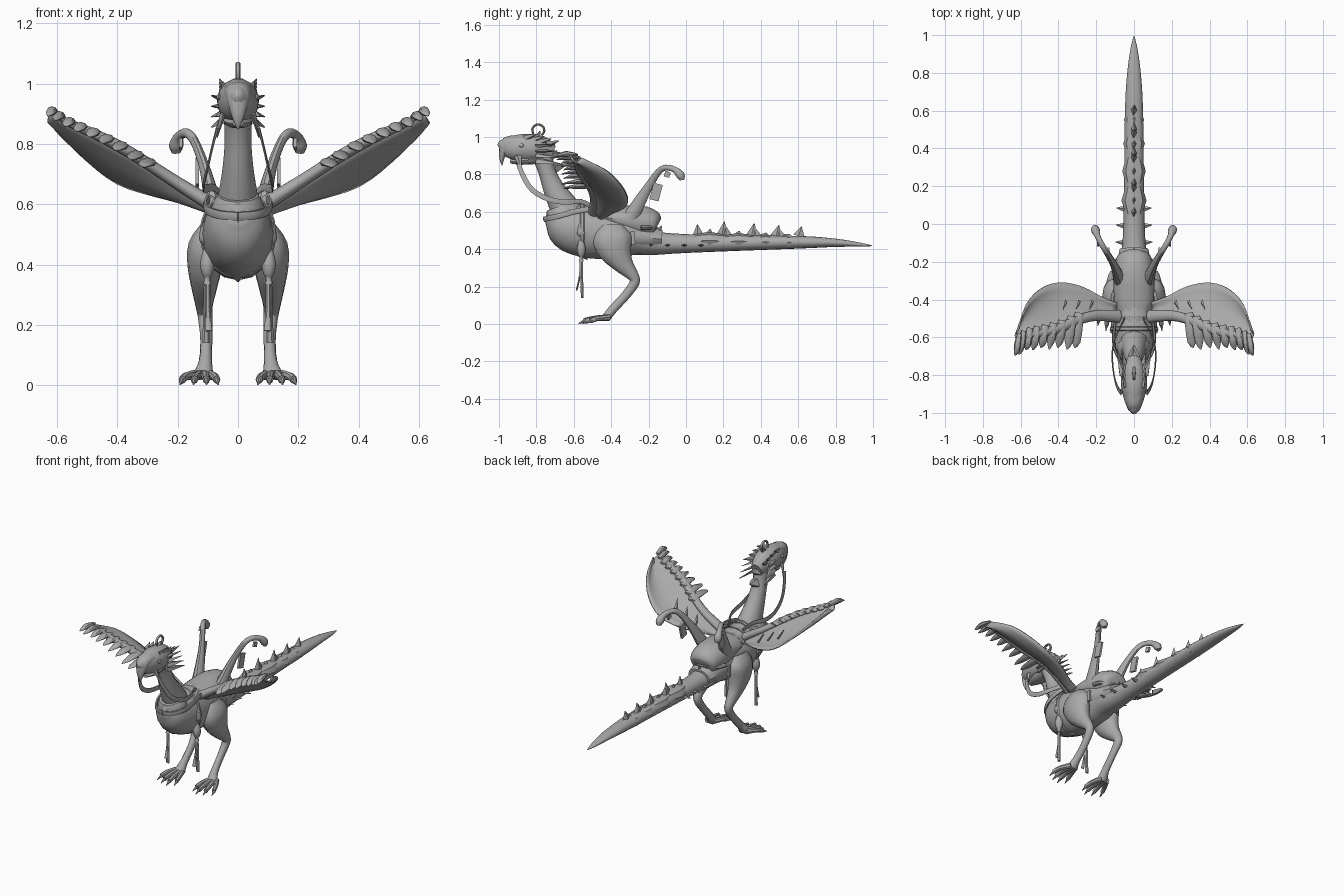
import bpy
import bmesh
from math import sin, cos, pi
from mathutils import Vector

default = bpy.data.objects.get("Cube")
if default:
    bpy.data.objects.remove(default)

grey = bpy.data.materials.new("plain grey")
grey.use_nodes = True
grey.diffuse_color = (0.4, 0.4, 0.4, 1)
grey.node_tree.nodes["Principled BSDF"].inputs["Base Color"].default_value = (0.4, 0.4, 0.4, 1)


def finish(name, bm, angle=0.7):
    bmesh.ops.recalc_face_normals(bm, faces=bm.faces)
    mesh = bpy.data.meshes.new(name)
    bm.to_mesh(mesh)
    bm.free()
    mesh.materials.append(grey)
    obj = bpy.data.objects.new(name, mesh)
    bpy.context.collection.objects.link(obj)
    bpy.ops.object.select_all(action='DESELECT')
    obj.select_set(True)
    bpy.context.view_layer.objects.active = obj
    bpy.ops.object.shade_smooth_by_angle(angle=angle)
    return obj


def mirror_copy(bm):
    """Add the other side's copy across x = 0."""
    copy = bmesh.ops.duplicate(bm, geom=bm.verts[:] + bm.edges[:] + bm.faces[:])
    for v in copy["geom"]:
        if isinstance(v, bmesh.types.BMVert):
            v.co.x = -v.co.x


def smooth_path(keys, steps):
    """Catmull-Rom interpolation of sections of any length."""
    out = []
    for i in range(len(keys) - 1):
        a, b, c, d = (keys[max(0, min(len(keys) - 1, i + k))] for k in (-1, 0, 1, 2))
        for s in range(steps):
            t = s / steps
            out.append([q + t / 2 * (r - p + t * (2 * p - 5 * q + 4 * r - u + t * (3 * (q - r) + u - p)))
                        for p, q, r, u in zip(a, b, c, d)])
    return out + [list(keys[-1])]


def add_tube(bm, keys, sides=12, steps=3, side=(1, 0, 0)):
    """Elliptical sections (x, y, z, half width, half height) along a path."""
    path = smooth_path(keys, steps)
    pts = [Vector(p[:3]) for p in path]
    rings = []
    for i, p in enumerate(path):
        tangent = (pts[min(i + 1, len(pts) - 1)] - pts[max(i - 1, 0)]).normalized()
        across = Vector(side)
        across = (across - tangent * across.dot(tangent)).normalized()
        up = across.cross(tangent)
        rings.append([bm.verts.new(pts[i] + across * cos(2 * pi * k / sides) * p[3]
                                   + up * sin(2 * pi * k / sides) * p[4]) for k in range(sides)])
    for a, b in zip(rings, rings[1:]):
        for k in range(sides):
            bm.faces.new((a[k], a[k - 1], b[k - 1], b[k]))
    bm.faces.new(rings[0])
    bm.faces.new(rings[-1][::-1])


def tubes(name, paths, mirror=False, **options):
    bm = bmesh.new()
    for keys in paths:
        add_tube(bm, keys, **options)
    if mirror:
        mirror_copy(bm)
    return finish(name, bm)


def spikes(name, items, mirror=False, sides=4, flat=0.5):
    """Pointed scales given as (base, tip, half width)."""
    tubes(name, [[(*b, w, w * flat), (*t, 0.002, 0.002)] for b, t, w in items],
          mirror, sides=sides, steps=1, side=(0.1, 1, 0))


# Body and tail
tubes("body_and_tail", [[
    (0, -.74, .57, .035, .035), (0, -.7, .555, .085, .085), (0, -.62, .515, .112, .13),
    (0, -.5, .49, .122, .14), (0, -.38, .48, .115, .13), (0, -.28, .47, .1, .11),
    (0, -.18, .435, .072, .068), (0, -.05, .43, .058, .053), (0, .2, .432, .052, .044),
    (0, .6, .437, .048, .034), (0, .8, .434, .036, .022), (0, .93, .424, .018, .011),
    (0, .995, .418, .002, .002)]], sides=16)

# Neck and head
tubes("neck", [[(0, -.61, .56, .08, .085), (0, -.66, .64, .064, .075), (0, -.71, .73, .05, .056),
                (0, -.745, .82, .044, .046), (0, -.77, .9, .048, .055), (0, -.8, .95, .05, .055)]])
tubes("head", [[(0, -.71, .915, .035, .04), (0, -.77, .935, .062, .07), (0, -.84, .942, .07, .076),
                (0, -.9, .942, .06, .072), (0, -.95, .945, .045, .058), (0, -.985, .945, .028, .04),
                (0, -.998, .94, .01, .018)]], sides=14)
tubes("hooked_beak", [[(0, -.9, .975, .05, .035), (0, -.955, .96, .042, .04), (0, -.978, .92, .03, .022),
                       (0, -.985, .88, .017, .012), (0, -.983, .848, .002, .002)]])
tubes("lower_jaw", [[(0, -.8, .885, .05, .03), (0, -.88, .873, .045, .022), (0, -.94, .868, .018, .01)]])
tubes("head_curl", [[(0, -.79 + .032 * cos(a), 1.035 + .032 * sin(a), .008, .006)
                     for a in [pi * 1.2 - k * pi / 4 for k in range(7)]],
                    [(0, -.8, .99, .016, .016), (0, -.79, 1.01, .011, .01), (0, -.78, 1.03, .004, .004)]], sides=8)
spikes("head_frill", [((.045, -.86 + .04 * k, .99 - .01 * k), (.062, -.8 + .04 * k, 1.015 - .012 * k), .022)
                      for k in range(4)] +
       [((.055, -.8, .95 - .025 * k), (.088, -.7 + .012 * k, .96 - .035 * k), .022) for k in range(4)] +
       [((.05, -.9, .9), (.07, -.88, .82), .02)], mirror=True)
tubes("eyes", [[(.055, -.88, .955, .006, .006), (.064, -.88, .955, .014, .012), (.071, -.88, .955, .004, .004)]],
      mirror=True, side=(0, 1, 0), sides=8)
spikes("neck_scales", [((0, -.725 + .025 * k, .9 - .065 * k), (0, -.665 + .025 * k, .915 - .065 * k), .03)
                       for k in range(2)], flat=1.2)

# Chest plate and neck collar
tubes("collar", [[(0, -.655, .565, .09, .08), (0, -.665, .6, .085, .083), (0, -.675, .63, .068, .07)]], sides=14)
bm = bmesh.new()
rows = [(.6, .075, -.745), (.54, .098, -.752), (.48, .105, -.725), (.42, .07, -.675), (.37, .03, -.6), (.343, .003, -.53)]
grid = [[bm.verts.new((w * t, y + .1 * t * t * w / .1, z)) for t in (-1, -.6, 0, .6, 1)] for z, w, y in rows]
for a, b in zip(grid, grid[1:]):
    for k in range(4):
        bm.faces.new((a[k], a[k + 1], b[k + 1], b[k]))
plate = finish("chest_plate", bm)
plate.modifiers.new("thickness", 'SOLIDIFY').thickness = .008

# Legs, toes and claws
tubes("legs", [[(.085, -.4, .52, .04, .07), (.105, -.395, .46, .06, .105), (.11, -.375, .39, .057, .09),
                (.112, -.335, .32, .042, .055), (.112, -.285, .26, .028, .032), (.108, -.275, .22, .024, .027),
                (.105, -.325, .15, .02, .024), (.108, -.39, .08, .022, .024), (.115, -.425, .035, .034, .024)]],
      mirror=True)
toes, claws = [], []
for dx, reach in ((-.045, .1), (-.01, .125), (.03, .115), (.07, .09)):
    x, y = .115 + dx, -.42 - reach
    toes.append([(.115 + dx * .3, -.41, .035, .016, .018), (.115 + dx * .8, -.42 - reach * .55, .03, .014, .014),
                 (x, y, .018, .012, .014)])
    claws.append(((x, y + .01, .02), (x + dx * .1, y - .03, .002), .011))
tubes("toes", toes, mirror=True, sides=8)
spikes("claws", claws, mirror=True, sides=6, flat=1)

# Wings: cambered membrane between a leading and a trailing edge
lead = [(.08, -.49, .595), (.2, -.485, .67), (.3, -.51, .735), (.39, -.55, .79), (.48, -.575, .835),
        (.56, -.59, .87), (.617, -.62, .905)]
trail = [(.08, -.42, .585), (.17, -.385, .6), (.28, -.33, .625), (.4, -.31, .665), (.5, -.345, .74),
         (.575, -.43, .825), (.617, -.56, .888)]
bm = bmesh.new()
grid = []
for a, b in zip(smooth_path(lead, 3), smooth_path(trail, 3)):
    row = [Vector(a).lerp(Vector(b), k / 6) for k in range(7)]
    grid.append([bm.verts.new(p + Vector((.015, 0, -.025)) * sin(pi * k / 6)) for k, p in enumerate(row)])
for a, b in zip(grid, grid[1:]):
    for k in range(6):
        bm.faces.new((a[k], a[k + 1], b[k + 1], b[k]))
mirror_copy(bm)
wing = finish("wing_membranes", bm)
wing.modifiers.new("thickness", 'SOLIDIFY').thickness = .008
tubes("wing_arms", [[(*p, w, w * .75) for p, w in zip(lead, (.034, .028, .026, .026, .022, .016, .004))]],
      mirror=True, side=(0, 1, 0))
feathers = []
for k, p in enumerate(smooth_path(lead[2:], 2)[:9]):
    x, y, z = p
    r = .03 - .0015 * k
    feathers.append([(x - .01, y + .04, z, r * .7, .006), (x, y - .02, z + .004, r, .016),
                     (x + .006, min(y - .06, -.625), z - .004, r * .75, .008),
                     (x + .014, min(y - .075, -.655) - .01 * (k % 2), z - .012, .003, .002)])
tubes("wing_feathers", feathers, mirror=True, sides=8, steps=2)
spikes("wing_hooks", [((.22 + .07 * k, -.41, .625 + .03 * k), (.235 + .07 * k, -.45, .67 + .03 * k), .014)
                      for k in range(3)], mirror=True)

# Saddle, pad and rear cover
tubes("saddle", [[(0, -.47, .57, .085, .05), (0, -.4, .565, .104, .06), (0, -.3, .555, .108, .082),
                  (0, -.22, .54, .1, .09), (0, -.165, .535, .085, .07), (0, -.15, .53, .05, .035)]], sides=14)
tubes("rear_pad", [[(0, -.3, .47, .108, .08), (0, -.2, .46, .09, .065), (0, -.13, .453, .075, .05)]], sides=12)
tubes("saddle_band", [[(.108 * cos(a), -.24 + .075 * sin(a), .515, .012, .014)
                       for a in [k * pi / 8 for k in range(9)]]], side=(0, 0, 1), sides=8)
tubes("back_plates", [[(0, -.61 + .06 * k, .6 - .01 * k, .05 + .012 * k, .04),
                       (0, -.55 + .06 * k, .595 - .01 * k, .068 + .012 * k, .05)] for k in range(3)],
      sides=10, steps=1)
tubes("saddle_handles", [[(.075, -.3, .56, .034, .045), (.093, -.25, .65, .024, .035),
                          (.115, -.2, .735, .017, .024), (.145, -.15, .81, .015, .018),
                          (.17, -.11, .836, .015, .016), (.195, -.06, .825, .016, .017),
                          (.205, -.03, .795, .024, .024), (.205, -.022, .77, .014, .014)]], mirror=True, sides=10)

# Hanging tags, girth and stirrups
bm = bmesh.new()
for center, size, tilt in (((.135, -.16, .705), (.012, .05, .09), .25), ((.19, -.1, .8), (.012, .03, .03), .3),
                           ((.105, -.285, .46), (.012, .022, .07), 0)):
    cube = bmesh.ops.create_cube(bm, size=1)["verts"]
    for v in cube:
        x, y, z = (c * s for c, s in zip(v.co, size))
        v.co = Vector(center) + Vector((x, y * cos(tilt) + z * sin(tilt), z * cos(tilt) - y * sin(tilt)))
mirror_copy(bm)
finish("saddle_tags", bm)
tubes("girth_strap", [[(.122 * cos(a), -.555, .503 + .142 * sin(a), .012, .006)
                       for a in [k * pi / 10 for k in range(21)]]], side=(0, 1, 0), sides=6, steps=2)
tubes("stirrup_bobbles", [[(.102, -.56, z, r, r) for z, r in
                           ((.54, .014), (.51, .024), (.48, .026), (.46, .01), (.44, .016), (.4, .024),
                            (.37, .018), (.355, .01), (.335, .014))]], mirror=True, sides=10)
tubes("stirrup_straps", [[(.1, -.56, .35, .01, .01), (.1, -.567, .26, .008, .006), (.098, -.585, .18, .012, .005)],
                         [(.103, -.56, .35, .01, .01), (.106, -.555, .14, .012, .008)]], mirror=True, sides=6)

# Reins
tubes("reins", [[(.068, -.895, .855, .005, .014), (.085, -.87, .79, .004, .015), (.102, -.82, .715, .004, .016),
                 (.114, -.73, .665, .004, .016), (.11, -.64, .652, .004, .016), (.08, -.56, .655, .004, .014),
                 (.05, -.5, .625, .004, .014)]], mirror=True, sides=6)
tubes("breast_strap", [[(.1, -.52, .615, .008, .016), (.108, -.6, .6, .008, .016), (.1, -.67, .58, .008, .016),
                        (.06, -.735, .565, .008, .016), (0, -.757, .56, .008, .016)]], mirror=True, sides=6)

# Tail armour segments with paired back spikes
segments, fins = [], []
for start, end in ((.05, .2), (.2, .36), (.36, .49), (.49, .61)):
    mid, w, drop = (start + end) / 2, .068 - .03 * start, .02 * start
    segments.append([(0, start, .445 - drop, w * .65, .04 - drop), (0, mid, .447 - drop, w, .046 - drop),
                     (0, end, .445 - drop, w * .65, .04 - drop)])
    for f, h in ((.1, .535), (.5, .51), (.95, .55)):
        y = start + (end - start) * f
        fins.append(((0, y, .47), (0, y + .02 * (f - .3), h - .06 * start), .032))
tubes("tail_segments", segments, sides=8, steps=1)
spikes("tail_fins", fins, flat=.5)
spikes("tail_side_spikes", [((.045, y, .42), (.095 - .02 * y, y + .005, .425), .018)
                            for y in (-.19, -.1, -.01, .08)], mirror=True)
spikes("rump_spike", [((0, -.17, .46), (0, -.13, .525), .04)])
